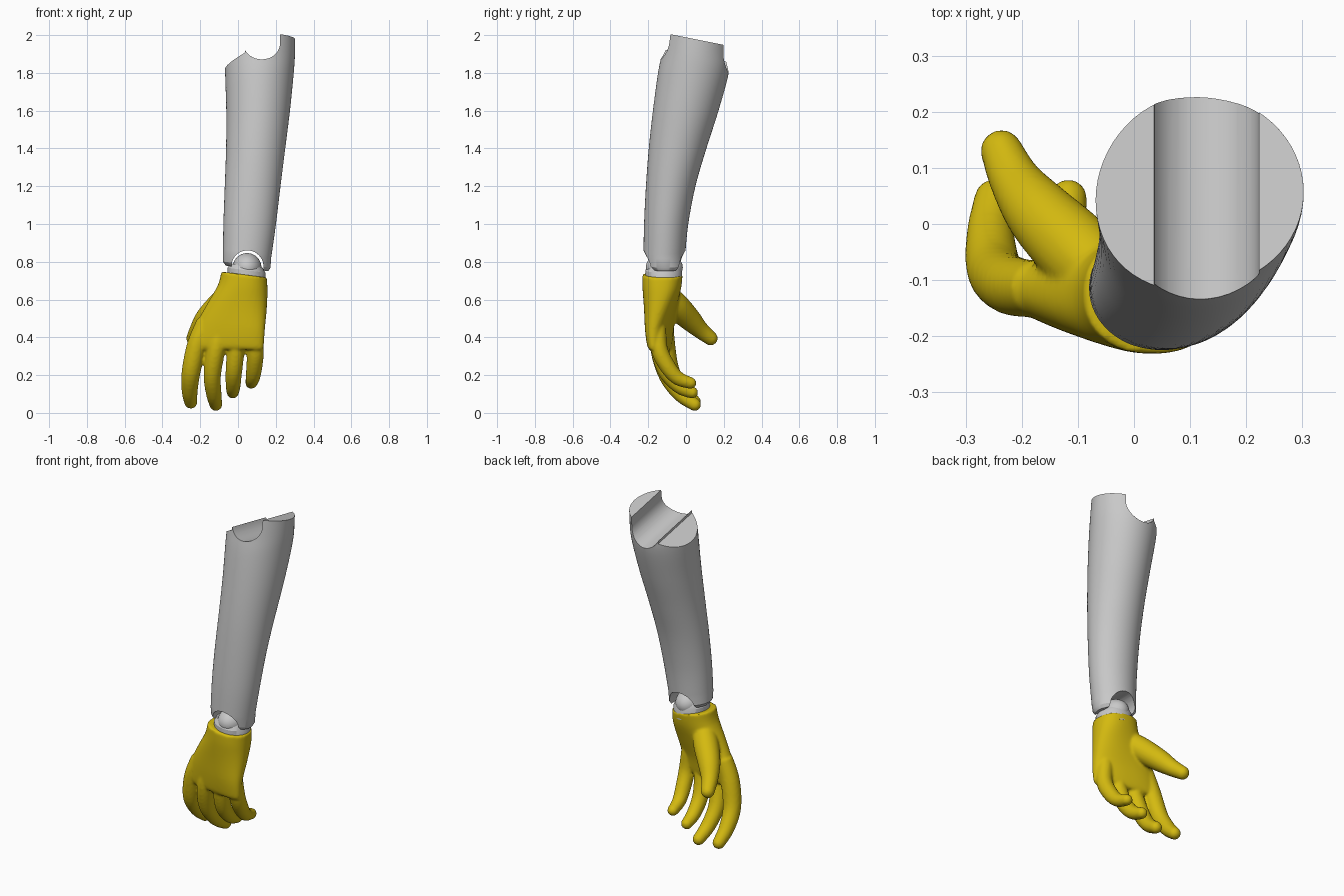
import bpy, bmesh, math
from mathutils import Vector

if "Cube" in bpy.data.objects:
    bpy.data.objects.remove(bpy.data.objects["Cube"])


def material(name, rgb):
    m = bpy.data.materials.new(name)
    m.diffuse_color = (*rgb, 1)
    m.use_nodes = True
    m.node_tree.nodes["Principled BSDF"].inputs["Base Color"].default_value = m.diffuse_color
    return m


GREY = material("light grey", (0.58, 0.58, 0.58))
YELLOW = material("yellow", (0.66, 0.49, 0.005))


def make(name, bm, mat):
    bmesh.ops.recalc_face_normals(bm, faces=bm.faces)
    me = bpy.data.meshes.new(name)
    bm.to_mesh(me)
    bm.free()
    me.materials.append(mat)
    ob = bpy.data.objects.new(name, me)
    bpy.context.collection.objects.link(ob)
    return ob


def activate(ob):
    bpy.ops.object.select_all(action='DESELECT')
    ob.select_set(True)
    bpy.context.view_layer.objects.active = ob


def apply_mod(ob, kind, **props):
    mod = ob.modifiers.new(kind.title(), kind)
    for k, v in props.items():
        setattr(mod, k, v)
    activate(ob)
    bpy.ops.object.modifier_apply(modifier=mod.name)


def shade(ob, degrees):
    activate(ob)
    bpy.ops.object.shade_smooth_by_angle(angle=math.radians(degrees))


def skin(bm, rings):
    """Bridge rings of points and cap both ends."""
    vs = [[bm.verts.new(p) for p in r] for r in rings]
    n = len(vs[0])
    for a, b in zip(vs, vs[1:]):
        for i in range(n):
            bm.faces.new((a[i], a[(i + 1) % n], b[(i + 1) % n], b[i]))
    bm.faces.new(vs[0])
    bm.faces.new(vs[-1])


def interpolate(rows, steps):
    """Smooth Catmull-Rom refinement of rows of numbers."""
    out = []
    for i in range(len(rows) - 1):
        p = [rows[max(i - 1, 0)], rows[i], rows[i + 1], rows[min(i + 2, len(rows) - 1)]]
        for s in range(steps):
            t = s / steps
            out.append([0.5 * (2 * b + (c - a) * t + (2 * a - 5 * b + 4 * c - d) * t * t
                               + (3 * b - a - 3 * c + d) * t ** 3) for a, b, c, d in zip(*p)])
    return out + [list(rows[-1])]


def oval(x0, x1, y0, y1, z, slope=0, turn=0, n=64, power=1.0):
    """Horizontal oval filling an x and y range, sloped along x and turned about z."""
    cx, cy, rx, ry = (x0 + x1) / 2, (y0 + y1) / 2, (x1 - x0) / 2, (y1 - y0) / 2
    pts = []
    for i in range(n):
        a = 2 * math.pi * i / n
        c, s = math.cos(a), math.sin(a)
        u = rx * math.copysign(abs(c) ** power, c)
        v = ry * math.copysign(abs(s) ** power, s)
        w = math.radians(turn)
        x = u * math.cos(w) - v * math.sin(w)
        pts.append(Vector((cx + x, cy + u * math.sin(w) + v * math.cos(w), z + slope * x)))
    return pts


def tube(bm, rows, n=20):
    """Round-ended tube along rows of x, y, z, radius."""
    rows = interpolate(rows, 5)
    pts = [Vector(r[:3]) for r in rows]
    rings = []

    def ring(c, d, r):
        u = d.cross(Vector((1, 0.2, 0))).normalized()
        v = d.cross(u)
        rings.append([c + r * (u * math.cos(2 * math.pi * i / n) + v * math.sin(2 * math.pi * i / n))
                      for i in range(n)])

    for i, c in enumerate(pts):
        d = (pts[min(i + 1, len(pts) - 1)] - pts[max(i - 1, 0)]).normalized()
        ring(c, d, rows[i][3])
    for k in range(1, 7):
        a = math.pi / 2 * k / 6.3
        ring(pts[-1] + d * rows[-1][3] * math.sin(a), d, rows[-1][3] * math.cos(a))
    skin(bm, rings)


def prism(name, profile, y0, y1, shear=0):
    """Cutter: an x-z profile swept along y, with z sheared by y."""
    bm = bmesh.new()
    skin(bm, [[(x, y, z + shear * y) for x, z in profile] for y in (y0, y1)])
    ob = make(name, bm, GREY)
    ob.hide_render = True
    return ob


def cut(ob, cutter):
    apply_mod(ob, 'BOOLEAN', operation='DIFFERENCE', solver='EXACT', object=cutter)
    bpy.data.objects.remove(cutter)


# Forearm shell: x range, y range, height, slope of the ring
sections = [(-0.08, 0.175, -0.225, -0.005, 0.83, -0.1),
            (-0.077, 0.20, -0.222, 0.012, 1.0, -0.05),
            (-0.07, 0.225, -0.212, 0.05, 1.2, 0),
            (-0.063, 0.25, -0.197, 0.108, 1.4, 0),
            (-0.062, 0.275, -0.175, 0.172, 1.6, 0),
            (-0.068, 0.295, -0.148, 0.226, 1.8, 0),
            (-0.068, 0.302, -0.125, 0.23, 1.92, 0),
            (-0.06, 0.302, -0.10, 0.23, 2.1, 0)]
bm = bmesh.new()
rings = [oval(-0.065, 0.16, -0.20, -0.02, 0.765, -0.13),
         oval(-0.08, 0.172, -0.217, -0.006, 0.785, -0.13)]
rings += [oval(*r) for r in interpolate(sections, 5)]
skin(bm, rings)
forearm = make("forearm", bm, GREY)

# Elbow end: sloped left lobe, round groove and flat right lobe
groove = [(0.125 + 0.098 * math.cos(a), 1.943 + 0.098 * math.sin(a))
          for a in [math.radians(205 + 155 * i / 20) for i in range(21)]]
profile = [(-0.3, 1.71), (0.036, 1.885)] + groove + [(0.223, 1.988), (0.5, 1.988), (0.5, 2.6), (-0.3, 2.6)]
cut(forearm, prism("elbow_cutter", profile, -0.5, 0.5, -0.2))

# Wrist end: arched notch running front to back
arch = [(0.05 + 0.085 * math.cos(a), 0.775 + 0.085 * math.sin(a))
        for a in [math.pi * i / 20 for i in range(21)]]
cut(forearm, prism("wrist_cutter", arch + [(-0.035, 0.6), (0.135, 0.6)], -0.5, 0.3))
apply_mod(forearm, 'BEVEL', width=0.008, segments=1, limit_method='ANGLE', angle_limit=math.radians(40))
shade(forearm, 30)

# Wrist ball and the collar that enters the glove
bm = bmesh.new()
bmesh.ops.create_uvsphere(bm, u_segments=40, v_segments=20, radius=1)
for v in bm.verts:
    v.co = Vector((0.048 + 0.076 * v.co.x, -0.115 + 0.098 * v.co.y, 0.77 + 0.076 * v.co.z))
shade(make("wrist_ball", bm, GREY), 30)
bm = bmesh.new()
skin(bm, [oval(-0.055, 0.145, -0.215, -0.022, 0.69, -0.13),
          oval(-0.055, 0.145, -0.215, -0.022, 0.755, -0.13),
          oval(-0.04, 0.13, -0.2, -0.035, 0.78, -0.13)])
shade(make("wrist_collar", bm, GREY), 30)

# Palm with cuff
palm = [(-0.088, 0.153, -0.231, -0.018, 0.732, -0.13, 0),
        (-0.108, 0.156, -0.23, -0.026, 0.66, -0.1, -2),
        (-0.17, 0.153, -0.22, -0.05, 0.56, -0.04, -7),
        (-0.235, 0.146, -0.207, -0.075, 0.45, 0, -11),
        (-0.262, 0.14, -0.192, -0.088, 0.36, 0, -11),
        (-0.255, 0.135, -0.178, -0.1, 0.335, 0, -11)]
bm = bmesh.new()
skin(bm, [oval(*r, power=0.88) for r in interpolate(palm, 4)])

# Fingers and thumb: x, y, z, radius
digits = [
    [(-0.17, -0.115, 0.48, 0.05), (-0.217, -0.11, 0.36, 0.053), (-0.248, -0.083, 0.22, 0.05),
     (-0.256, -0.02, 0.12, 0.043), (-0.25, 0.045, 0.057, 0.035)],
    [(-0.08, -0.14, 0.48, 0.048), (-0.115, -0.14, 0.34, 0.049), (-0.136, -0.1, 0.2, 0.046),
     (-0.128, -0.03, 0.1, 0.041), (-0.117, 0.046, 0.044, 0.034)],
    [(0.0, -0.15, 0.46, 0.046), (-0.01, -0.143, 0.34, 0.046), (-0.022, -0.105, 0.22, 0.044),
     (-0.026, -0.035, 0.14, 0.039), (-0.028, 0.032, 0.108, 0.032)],
    [(0.08, -0.15, 0.46, 0.045), (0.092, -0.142, 0.34, 0.045), (0.087, -0.1, 0.25, 0.043),
     (0.078, -0.045, 0.185, 0.038), (0.07, 0.024, 0.158, 0.031)],
    [(-0.04, -0.11, 0.63, 0.06), (-0.095, -0.055, 0.57, 0.07), (-0.165, 0.015, 0.5, 0.062),
     (-0.21, 0.075, 0.44, 0.047), (-0.236, 0.13, 0.395, 0.038)],
]
for rows in digits:
    tube(bm, rows)
hand = make("gloved_hand", bm, YELLOW)

# Melt palm and digits into one smooth glove
apply_mod(hand, 'REMESH', mode='VOXEL', voxel_size=0.0075)
apply_mod(hand, 'SMOOTH', factor=0.5, iterations=6)
shade(hand, 50)
